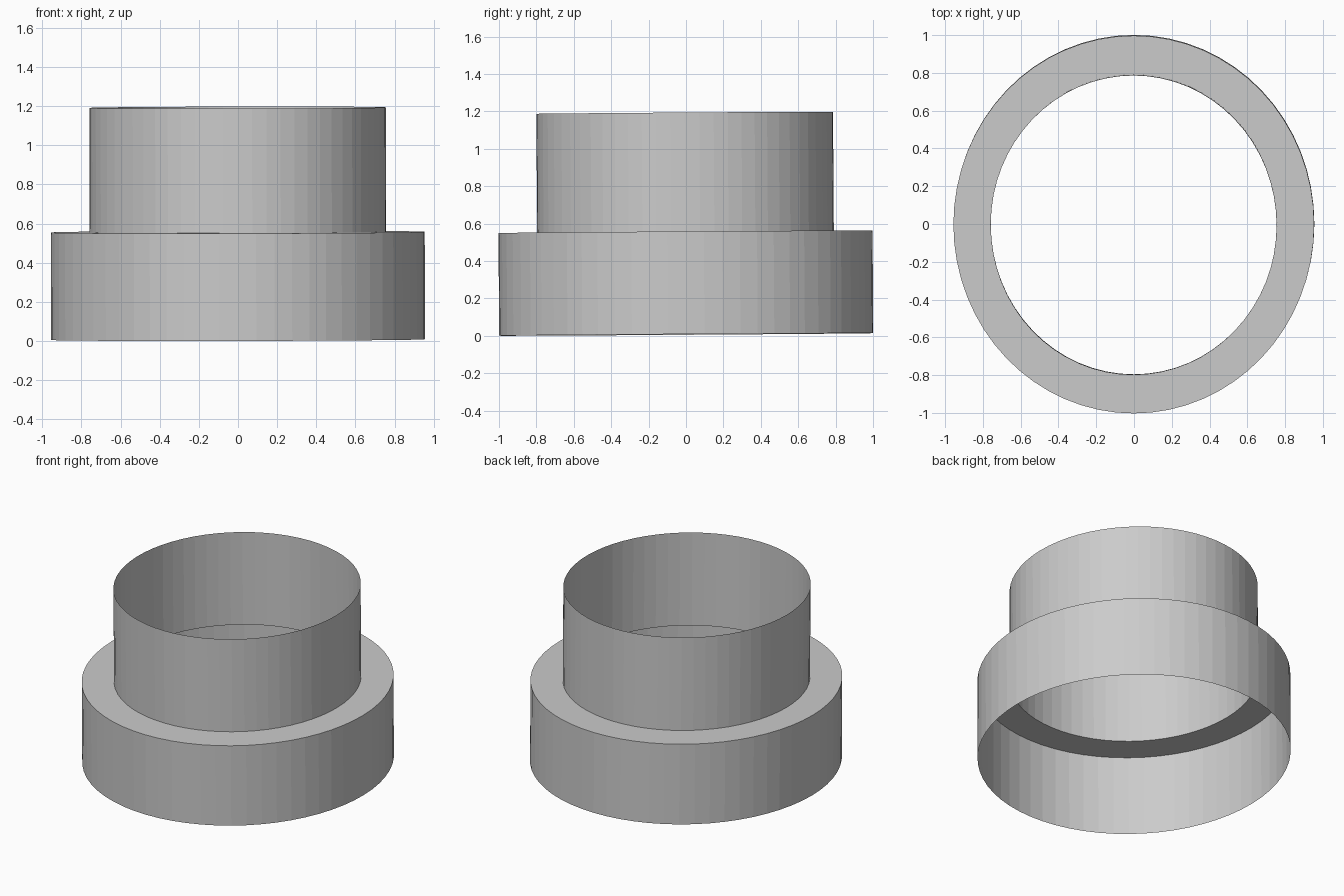
import bpy, bmesh, math

if "Cube" in bpy.data.objects:
    bpy.data.objects.remove(bpy.data.objects["Cube"])

SIDES = 64
ASPECT = 0.955  # x radius relative to y radius

# Half profile of the open stepped sleeve: (y radius, z)
profile = [(1.0, 0.0), (1.0, 0.549), (0.793, 0.549), (0.793, 1.185)]

bm = bmesh.new()
rings = []
for radius, z in profile:
    ring = []
    for i in range(SIDES):
        a = 2 * math.pi * i / SIDES
        ring.append(bm.verts.new((radius * ASPECT * math.cos(a), radius * math.sin(a), z)))
    rings.append(ring)

# Outer wall, flat shoulder and upper collar
for lower, upper in zip(rings, rings[1:]):
    for i in range(SIDES):
        j = (i + 1) % SIDES
        bm.faces.new((lower[i], lower[j], upper[j], upper[i]))

mesh = bpy.data.meshes.new("stepped_sleeve")
bm.to_mesh(mesh)
bm.free()

# The sleeve sits with a very slight tilt
sleeve = bpy.data.objects.new("stepped_sleeve", mesh)
sleeve.location = (0, 0.001, 0.0075)
sleeve.rotation_euler = (0.0068, -0.002, 0)
bpy.context.collection.objects.link(sleeve)
